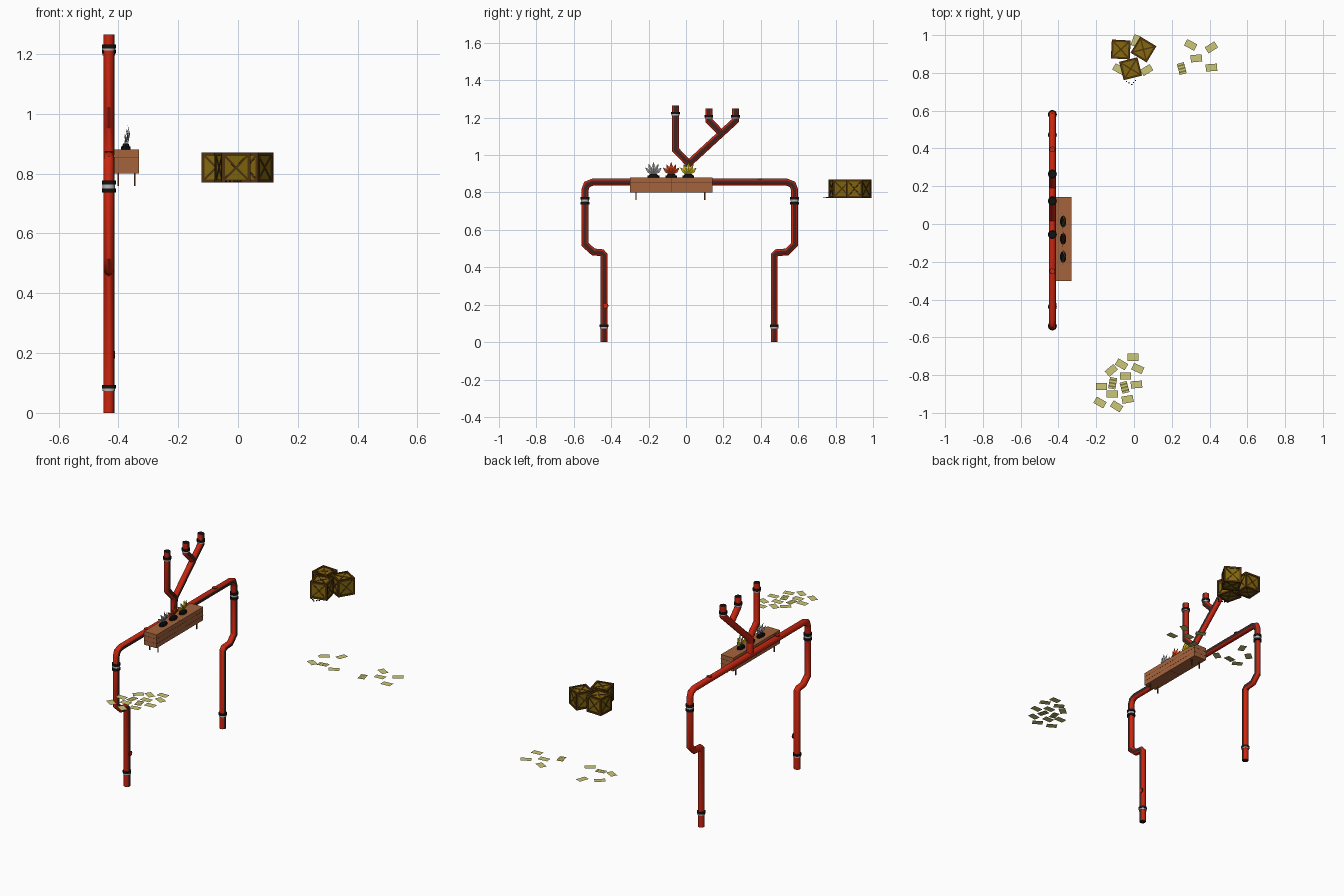
import bpy, bmesh, math
from mathutils import Matrix, Vector

if "Cube" in bpy.data.objects:
    bpy.data.objects.remove(bpy.data.objects["Cube"])

def mat(name, r, g, b):
    m = bpy.data.materials.new(name)
    m.diffuse_color = [((c / 255 + 0.055) / 1.055) ** 2.4 for c in (r, g, b)] + [1]
    m.use_nodes = True
    m.node_tree.nodes["Principled BSDF"].inputs["Base Color"].default_value = m.diffuse_color
    return m

RED = mat("red_paint", 205, 38, 16)
DARK = mat("dark_stripe", 62, 38, 36)
BLACK = mat("black", 18, 18, 20)
GREY = mat("light_grey", 185, 185, 185)
WOOD = mat("planter_wood", 165, 100, 60)
SEAM = mat("wood_seam", 95, 55, 32)
CRATE = mat("crate_boards", 132, 104, 14)
FRAME = mat("crate_frame", 82, 52, 12)
PAPER = mat("paper", 203, 198, 118)
PRINT = mat("paper_print", 128, 122, 58)
FLAME = mat("flower_red", 225, 70, 20)
YELLOW = mat("flower_yellow", 235, 212, 20)

def finish(name, bm, mats, smooth=False):
    me = bpy.data.meshes.new(name)
    bm.to_mesh(me)
    bm.free()
    for m in mats:
        me.materials.append(m)
    if smooth:
        for p in me.polygons:
            p.use_smooth = True
        me.set_sharp_from_angle(angle=math.radians(35))
    ob = bpy.data.objects.new(name, me)
    bpy.context.collection.objects.link(ob)
    return ob

def box(bm, c, size, rot=None, idx=0):
    m = Matrix.Translation(c) @ (rot or Matrix()) @ Matrix.Diagonal((*size, 1))
    vs = bmesh.ops.create_cube(bm, size=1, matrix=m)["verts"]
    for f in {f for v in vs for f in v.link_faces}:
        f.material_index = idx

def cyl(bm, c, r, h, idx=0, rot=None, scale=(1, 1, 1), r2=None, n=16):
    m = Matrix.Translation(c) @ (rot or Matrix()) @ Matrix.Diagonal((*scale, 1))
    vs = bmesh.ops.create_cone(bm, cap_ends=True, segments=n, radius1=r,
                               radius2=r if r2 is None else r2, depth=h, matrix=m)["verts"]
    for f in {f for v in vs for f in v.link_faces}:
        f.material_index = idx

PX, R, N = -0.432, 0.0185, 12

# Mitred round pipe following (y, z) points, dark stripe on the +x side
def pipe(name, pts):
    bm = bmesh.new()
    p = [Vector(q) for q in pts]
    rings = []
    for i, q in enumerate(p):
        a = (q - p[i - 1]).normalized() if i else (p[1] - q).normalized()
        b = (p[i + 1] - q).normalized() if i < len(p) - 1 else a
        t = (a + b).normalized()
        nrm = Vector((-t.y, t.x)) / max(t.dot(a), 0.5)
        ring = []
        for k in range(N):
            w = math.tau * k / N
            o = nrm * R * math.sin(w)
            ring.append(bm.verts.new((PX + R * math.cos(w), q.x + o.x, q.y + o.y)))
        rings.append(ring)
    for r0, r1 in zip(rings, rings[1:]):
        for k in range(N):
            f = bm.faces.new((r0[k], r0[(k + 1) % N], r1[(k + 1) % N], r1[k]))
            f.material_index = 1 if k in (0, N - 1) else 0
    for ring in (rings[0], rings[-1]):
        bm.faces.new(ring).material_index = 2
    bmesh.ops.recalc_face_normals(bm, faces=bm.faces)
    finish(name, bm, [RED, DARK, BLACK], True)

pipe("main_pipe", [(-0.438, 0), (-0.438, 0.465), (-0.45, 0.478), (-0.495, 0.482), (-0.54, 0.522),
                   (-0.54, 0.815), (-0.53, 0.843), (-0.50, 0.855), (0.54, 0.855), (0.57, 0.843),
                   (0.58, 0.815), (0.58, 0.522), (0.54, 0.482), (0.485, 0.478), (0.472, 0.465), (0.472, 0)])
pipe("branch_pipe_tall", [(0.01, 0.855), (0.01, 0.96), (-0.056, 1.028), (-0.056, 1.265)])
pipe("branch_pipe_long", [(0.01, 0.93), (0.02, 0.96), (0.265, 1.185), (0.265, 1.25)])
pipe("branch_pipe_short", [(0.19, 1.115), (0.122, 1.185), (0.122, 1.25)])

# Pipe collars
def collar(name, y, bands):
    bm = bmesh.new()
    for z, h, r, idx in bands:
        cyl(bm, (PX, y, z), r, h, idx)
    finish(name, bm, [BLACK, GREY], True)

for side, y in (("left", -0.54), ("right", 0.58)):
    collar("upper_collar_" + side, y, [(0.770, 0.014, 0.0235, 0), (0.757, 0.012, 0.0205, 1), (0.743, 0.014, 0.0235, 0)])
for side, y in (("left", -0.438), ("right", 0.472)):
    collar("foot_collar_" + side, y, [(0.087, 0.012, 0.0235, 0), (0.077, 0.008, 0.0215, 1)])
for side, y, z in (("tall", -0.056, 1.225), ("short", 0.122, 1.208), ("long", 0.265, 1.208)):
    collar("top_collar_" + side, y, [(z, 0.013, 0.0235, 0), (z - 0.01, 0.007, 0.021, 1)])

# Small round patches on the pipe
for i, (c, rot) in enumerate((((PX, 0.395, 0.8725), Matrix()), ((PX, -0.25, 0.8725), Matrix()),
                              ((PX + 0.018, -0.43, 0.195), Matrix.Rotation(math.pi / 2, 4, 'Y')))):
    bm = bmesh.new()
    cyl(bm, c, 0.015, 0.003, 1, rot)
    cyl(bm, c, 0.0125, 0.005, 0, rot)
    finish(f"pipe_patch_{i + 1}", bm, [RED, BLACK])

# Planter box with board seams and thin pegs underneath
bm = bmesh.new()
YC, YL, XC, XL = -0.079, 0.443, -0.373, 0.083
box(bm, (XC, YC, 0.84), (XL, YL, 0.08))
for z in (0.827, 0.855):
    box(bm, (XC, YC, z), (XL + 0.001, YL + 0.001, 0.0015), idx=1)
box(bm, (XC, YC, 0.84), (XL + 0.001, 0.0015, 0.081), idx=1)
for x in (-0.401, -0.345):
    for y in (-0.267, 0.10):
        box(bm, (x, y, 0.78), (0.005, 0.006, 0.042), idx=1)
finish("planter", bm, [WOOD, SEAM])

# Flowers: black oval pot and a fan of pointed petals
for name, y, m in (("grey", -0.174, GREY), ("red", -0.079, FLAME), ("yellow", 0.013, YELLOW)):
    bm = bmesh.new()
    cyl(bm, (-0.375, y, 0.885), 0.031, 0.012, 0, None, (0.55, 1, 1), n=10)
    cyl(bm, (-0.375, y, 0.895), 0.025, 0.010, 0, None, (0.55, 1, 1), 0.018, 10)
    finish("pot_" + name, bm, [BLACK])
    bm = bmesh.new()
    for i, (deg, L) in enumerate(((-48, 0.060), (48, 0.060), (-24, 0.065), (24, 0.065), (0, 0.071))):
        a = math.radians(deg)
        base, up, out = Vector((-0.381 + i * 0.003, y, 0.893)), Vector((0, math.sin(a), math.cos(a))), Vector((0, math.cos(a), -math.sin(a)))
        lean = Vector((0.004, 0, 0))
        mid = base + up * L * 0.55 + lean
        vs = [bm.verts.new(v) for v in (base, mid + out * 0.011, base + up * L, mid - out * 0.011, mid + lean)]
        for k in range(4):
            bm.faces.new((vs[k], vs[(k + 1) % 4], vs[4]))
    finish("petals_" + name, bm, [m])

# Crates: board core, edge beams and a cross on each face
def crate(name, x, y, deg, s=0.1):
    bm = bmesh.new()
    t = 0.011
    box(bm, (0, 0, 0), (s - 0.008,) * 3)
    h = (s - t) / 2
    for ax in range(3):
        for a in (-h, h):
            for b in (-h, h):
                c, size = [a, a, a], [t, t, t]
                c[ax], c[(ax + 2) % 3], size[ax] = 0, b, s
                box(bm, c, size, idx=1)
    for face in [Matrix.Rotation(k * math.pi / 2, 4, 'Z') for k in range(4)] + \
                [Matrix.Rotation(k * math.pi / 2, 4, 'Y') for k in (-1, 1)]:
        for d in (-45, 45):
            rot = face @ Matrix.Rotation(math.radians(d), 4, 'X')
            box(bm, face @ Vector((s / 2 - 0.004, 0, 0)), (0.004, 0.007, s * 1.24), rot, 1)
    ob = finish(name, bm, [CRATE, FRAME])
    ob.location = (x, y, 0.82)
    ob.rotation_euler.z = math.radians(deg)

crate("crate_back_left", -0.07, 0.924, -3)
crate("crate_back_right", 0.05, 0.924, -31)
crate("crate_front", -0.018, 0.822, 14)

# Loose crumbs in front of the crates
bm = bmesh.new()
for x, y in ((-0.04, 0.755), (-0.027, 0.748), (-0.012, 0.738), (-0.002, 0.75), (0.008, 0.76)):
    box(bm, (x, y, 0.774), (0.006, 0.006, 0.005))
finish("crumbs", bm, [BLACK])

# Loose paper sheets, (x, y, turn, printed)
def sheets(name, z, rows):
    bm = bmesh.new()
    for i, (x, y, deg, printed) in enumerate(rows):
        m = Matrix.Translation((x, y, z + 0.0008 * (i % 4 - 1.5))) @ Matrix.Rotation(math.radians(deg), 4, 'Z')
        n = 7
        for k in range(n):
            a, b = (-0.5 + k / n) * 0.06, (-0.5 + (k + 1) / n) * 0.06
            f = bm.faces.new([bm.verts.new(m @ Vector(v)) for v in
                              ((a, -0.019, 0), (b, -0.019, 0), (b, 0.019, 0), (a, 0.019, 0))])
            f.material_index = 1 if printed and k % 2 else 0
    bmesh.ops.remove_doubles(bm, verts=bm.verts, dist=0.0001)
    finish(name, bm, [PAPER, PRINT])

sheets("papers_front", 0.761, [
    (-0.005, -0.705, 0, 0), (-0.066, -0.743, -30, 0), (0.02, -0.765, -25, 0), (-0.12, -0.775, 40, 0),
    (-0.045, -0.805, 0, 0), (-0.113, -0.843, 80, 1), (-0.05, -0.865, 105, 1), (-0.172, -0.86, 0, 0),
    (0.013, -0.85, 4, 0), (-0.116, -0.90, 0, 0), (-0.034, -0.928, 10, 0), (-0.18, -0.945, -30, 0),
    (-0.092, -0.965, -32, 0)])
sheets("papers_back_right", 0.355, [
    (0.30, 0.948, -28, 0), (0.41, 0.935, 32, 0), (0.33, 0.877, 5, 0), (0.253, 0.823, 105, 1), (0.41, 0.828, 4, 0)])
sheets("papers_back_left", 0.355, [
    (-0.08, 0.82, -28, 0), (0.067, 0.815, 32, 0), (0.01, 0.97, 70, 0), (-0.015, 0.83, 10, 1), (-0.075, 0.925, 40, 0)])
